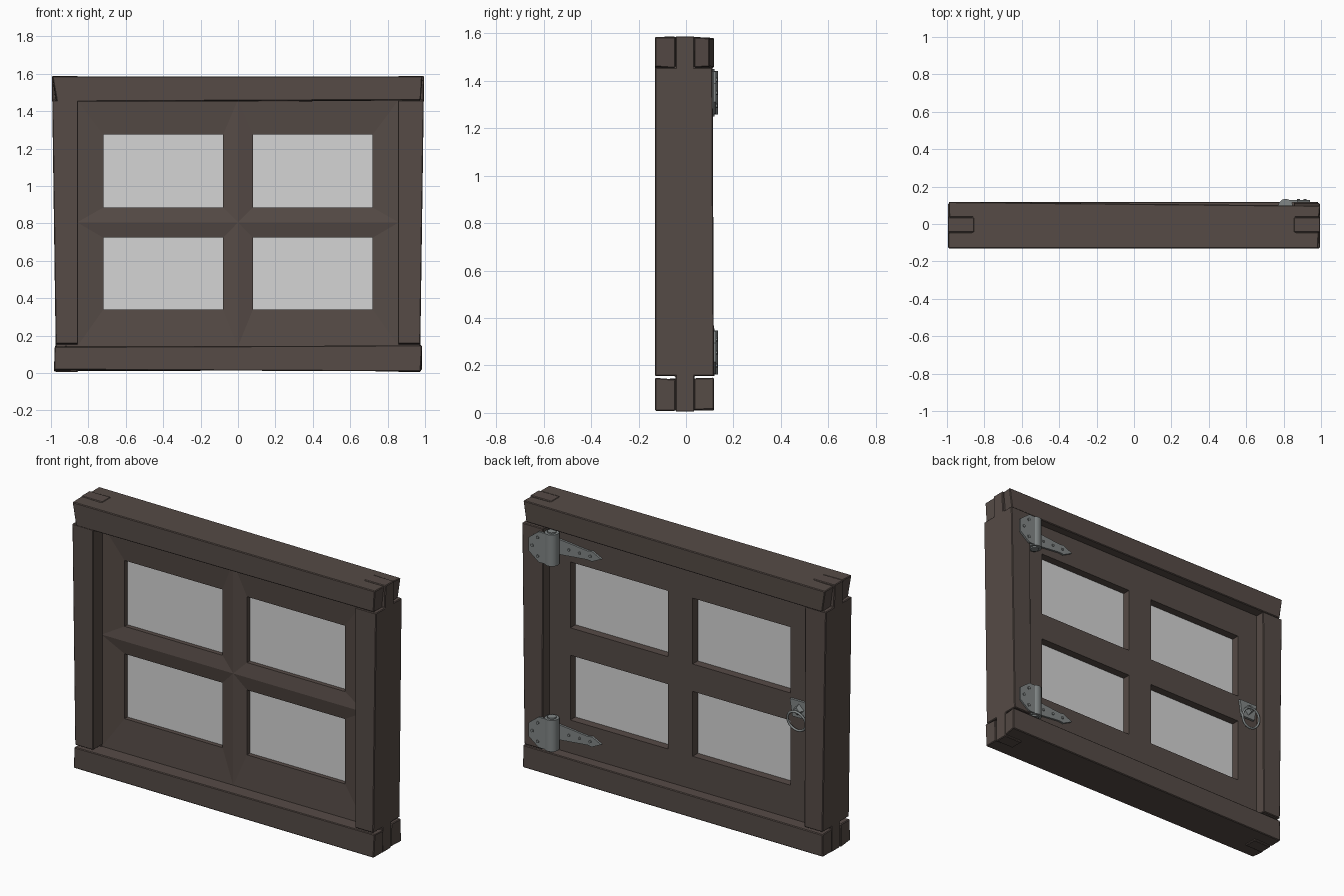
import bpy, bmesh, math, random
from mathutils import Vector, Matrix

if "Cube" in bpy.data.objects:
    bpy.data.objects.remove(bpy.data.objects["Cube"])

random.seed(4)


def material(name, rgb):
    m = bpy.data.materials.new(name)
    m.diffuse_color = (*rgb, 1)
    m.use_nodes = True
    m.node_tree.nodes["Principled BSDF"].inputs["Base Color"].default_value = m.diffuse_color
    return m


wood = material("dark brown wood", (0.092, 0.070, 0.061))
glass = material("pale grey glass", (0.66, 0.66, 0.66))
metal = material("grey iron", (0.22, 0.24, 0.24))


def finish(bm, name, mat, bevel=0):
    bmesh.ops.recalc_face_normals(bm, faces=bm.faces)
    me = bpy.data.meshes.new(name)
    bm.to_mesh(me)
    bm.free()
    me.materials.append(mat)
    ob = bpy.data.objects.new(name, me)
    bpy.context.collection.objects.link(ob)
    if bevel:
        b = ob.modifiers.new("worn edges", "BEVEL")
        b.width, b.segments = bevel, 1
    return ob


def prism(bm, pts, axis, a, b):
    """Extrude a 2D outline along an axis (0=x, 1=y, 2=z) from a to b."""
    def place(p, h):
        c = list(p)
        c.insert(axis, h)
        return bm.verts.new(c)
    lo, hi = [place(p, a) for p in pts], [place(p, b) for p in pts]
    bm.faces.new(lo)
    bm.faces.new(hi)
    n = len(pts)
    for i in range(n):
        bm.faces.new((lo[i], lo[(i + 1) % n], hi[(i + 1) % n], hi[i]))


def cylinder(bm, r, depth, sides, centre, axis):
    rot = Matrix.Rotation(math.pi / 2, 4, 'X') if axis == 'y' else Matrix()
    bmesh.ops.create_cone(bm, cap_ends=True, segments=sides, radius1=r, radius2=r,
                          depth=depth, matrix=Matrix.Translation(centre) @ rot)


F, B = -0.13, 0.118         # front and back of the outer frame
T0, T1 = -0.045, 0.035      # tenon front and back

# Side posts with a tenon at each end, leaning out a little towards the top
for s, side in ((-1, "left"), (1, "right")):
    bm = bmesh.new()
    prism(bm, [(F, 0.155), (T0, 0.155), (T0, 0.005), (T1, 0.005), (T1, 0.155), (B, 0.155),
               (B - 0.006, 1.457), (T1, 1.457), (T1, 1.588), (T0, 1.588), (T0, 1.457), (F, 1.457)],
          0, s * 0.855, s * 0.975)
    for v in bm.verts:
        if abs(v.co.x) > 0.9:
            v.co.x += s * 0.02 * max(0, v.co.z - 0.155) / 1.43
    finish(bm, side + "_post", wood, 0.004)

# Top and bottom rails with a slot at each end and slightly uneven prongs
for name, z0, z1 in (("bottom_rail", 0.013, 0.145), ("top_rail", 1.456, 1.585)):
    half = [(0.98, F), (0.98, T0), (0.865, T0), (0.865, T1), (0.98, T1), (0.98, B)]
    outline = half + [(-x, y) for x, y in reversed(half)]
    bm = bmesh.new()
    prism(bm, outline, 2, z0, z1)
    for v in bm.verts:
        if abs(v.co.x) > 0.9:
            s = math.copysign(1, v.co.x)
            if name == "top_rail":
                v.co.x += s * (0.01 if v.co.z > 1.5 else -0.008)
            v.co.x += random.uniform(-0.006, 0.006)
            v.co.z += random.uniform(-0.006, 0.005)
            if name == "top_rail" and s > 0 and v.co.y > 0.1:
                v.co.y -= 0.02
    finish(bm, name, wood, 0.004)

# Window sash: four quarters, each sloping from a raised ridge to its opening
X, ZB, ZM, ZT = 0.86, 0.142, 0.805, 1.462
bm = bmesh.new()
panes = []
for s in (-1, 1):
    for za, zb, pa, pb in ((ZB, ZM, 0.34, 0.723), (ZM, ZT, 0.885, 1.274)):
        def ring(x0, x1, c, d, y):
            return [bm.verts.new((s * x, y, z)) for x, z in ((x0, c), (x1, c), (x1, d), (x0, d))]
        loops = [ring(0, X, za, zb, -0.045), ring(0.08, 0.72, pa, pb, -0.03),
                 ring(0.08, 0.72, pa, pb, 0.052), ring(0, X, za, zb, 0.052)]
        for p, q in zip(loops, loops[1:]):
            for i in range(4):
                j = (i + 1) % 4
                bm.faces.new((p[i], p[j], q[j], q[i]))
        panes.append((s, pa, pb))
bmesh.ops.remove_doubles(bm, verts=bm.verts, dist=0.0005)
finish(bm, "window_sash", wood)

# Glass panes
for s, pa, pb in panes:
    bm = bmesh.new()
    x0, x1 = 0.075 * s, 0.725 * s
    prism(bm, [(x0, pa - .005), (x1, pa - .005), (x1, pb + .005), (x0, pb + .005)], 1, -0.004, 0.004)
    finish(bm, "glass_pane", glass)

# Two strap hinges on the back
for name, zc in (("lower_hinge", 0.255), ("upper_hinge", 1.35)):
    bm = bmesh.new()
    leaf = [(0.82, -.09), (0.875, -.09), (0.94, -.04), (0.94, .04), (0.875, .09), (0.82, .09)]
    prism(bm, [(x, z + zc) for x, z in leaf], 1, 0.116, 0.127)
    strap = [(0.80, -.045), (0.76, -.042), (0.60, -.026), (0.57, -.03), (0.51, 0),
             (0.57, .03), (0.60, .026), (0.76, .042), (0.80, .045)]
    prism(bm, [(x, z + zc) for x, z in strap], 1, 0.05, 0.064)
    cylinder(bm, 0.04, 0.185, 12, (0.81, 0.095, zc), 'z')
    cylinder(bm, 0.025, 0.2, 12, (0.81, 0.095, zc), 'z')
    for x, z in ((0.88, .055), (0.915, 0), (0.88, -.055)):
        cylinder(bm, 0.009, 0.008, 6, (x, 0.129, zc + z), 'y')
    for x in (0.72, 0.65, 0.58):
        cylinder(bm, 0.008, 0.008, 6, (x, 0.066, zc), 'y')
    hinge = finish(bm, name, metal)
    for o in bpy.context.selected_objects:
        o.select_set(False)
    bpy.context.view_layer.objects.active = hinge
    hinge.select_set(True)
    bpy.ops.object.shade_smooth_by_angle(angle=math.radians(35))

# Handle: backing plate, knob and pull ring
bm = bmesh.new()
hx, hz = -0.785, 0.81
plate = [(-.06, .05), (.06, .05), (.045, -.05), (-.045, -.05)]
prism(bm, [(hx + x, hz + z) for x, z in plate], 1, 0.05, 0.066)
bmesh.ops.create_cone(bm, cap_ends=True, segments=4, radius1=0.034, radius2=0.02, depth=0.03,
                      matrix=Matrix.Translation((hx, 0.078, hz)) @ Matrix.Rotation(-math.pi / 2, 4, 'X'))
finish(bm, "handle_plate", metal)
bpy.ops.mesh.primitive_torus_add(major_segments=20, minor_segments=6, major_radius=0.06,
                                 minor_radius=0.007, location=(hx, 0.088, hz - 0.06),
                                 rotation=(math.radians(80), 0, 0))
r = bpy.context.object
r.name = "handle_ring"
r.data.materials.append(metal)
bpy.ops.object.shade_smooth()
